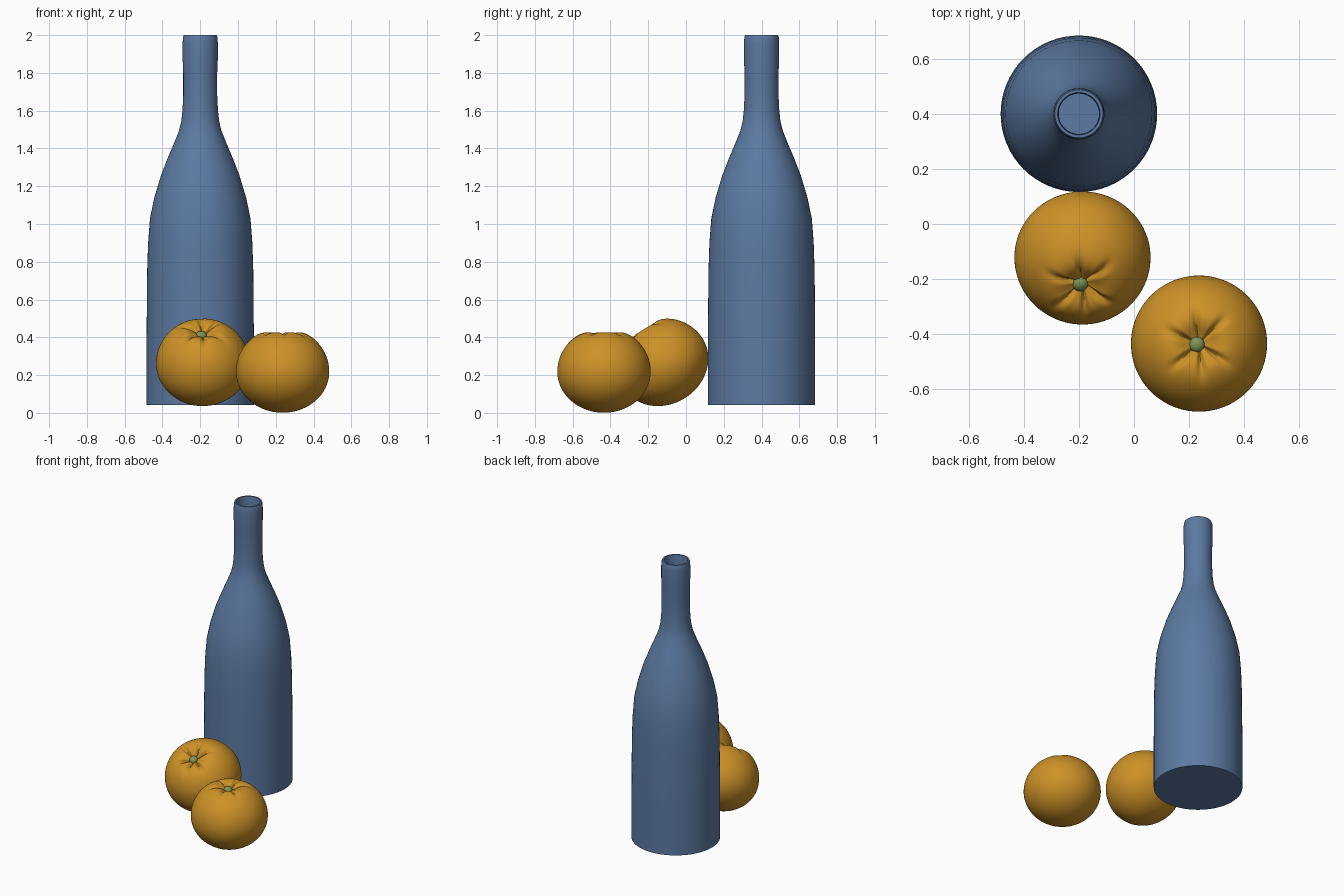
import bpy, bmesh, math
from mathutils import Matrix

if "Cube" in bpy.data.objects:
    bpy.data.objects.remove(bpy.data.objects["Cube"])


def material(name, rgb):
    m = bpy.data.materials.new(name)
    m.diffuse_color = (*rgb, 1)
    m.use_nodes = True
    m.node_tree.nodes["Principled BSDF"].inputs["Base Color"].default_value = m.diffuse_color
    return m


BLUE = material("bottle blue", (0.107, 0.195, 0.362))
ORANGE = material("orange peel", (0.61, 0.285, 0.02))
GREEN = material("stem green", (0.20, 0.30, 0.09))


def finish(bm, name, mat, matrix):
    bmesh.ops.recalc_face_normals(bm, faces=bm.faces)
    me = bpy.data.meshes.new(name)
    bm.to_mesh(me)
    bm.free()
    me.materials.append(mat)
    ob = bpy.data.objects.new(name, me)
    ob.matrix_world = matrix
    bpy.context.collection.objects.link(ob)
    bpy.ops.object.select_all(action='DESELECT')
    bpy.context.view_layer.objects.active = ob
    ob.select_set(True)
    bpy.ops.object.shade_smooth_by_angle(angle=math.radians(40))
    return ob


def skin(bm, rings):
    # bridge successive closed rings of vertices
    for a, b in zip(rings, rings[1:]):
        n = len(a)
        for i in range(n):
            j = (i + 1) % n
            bm.faces.new((a[i], a[j], b[j], b[i]))


def lathe(name, profile, mat, matrix, n=64):
    bm = bmesh.new()
    rings = [[bm.verts.new((r * math.cos(math.tau * i / n),
                            r * math.sin(math.tau * i / n), z))
              for i in range(n)] for r, z in profile]
    skin(bm, rings)
    bm.faces.new(rings[0])
    bm.faces.new(rings[-1])
    return finish(bm, name, mat, matrix)


# Bottle: outer wall, rim, then hollow inside
outer = [(0.284, 0.042), (0.284, 0.4), (0.281, 0.75), (0.276, 0.9),
         (0.266, 1.03), (0.243, 1.14), (0.207, 1.26), (0.174, 1.345),
         (0.138, 1.43), (0.112, 1.495), (0.100, 1.545), (0.094, 1.60),
         (0.090, 1.68), (0.090, 1.8), (0.093, 1.87), (0.093, 1.96),
         (0.091, 1.99), (0.087, 2.0)]
inner = [(0.077, 2.0), (0.074, 1.985)]
inner += [(r - 0.017, z) for r, z in reversed(outer[1:14])] + [(0.267, 0.06)]
lathe("bottle", outer + inner, BLUE, Matrix.Translation((-0.2, 0.4, 0)))

# Fruit: flattened globe with a dimple and creases fanning out of the stem
CREASES = [(45, 1.0), (97, 0.8), (157, 0.9), (222, 1.0), (275, 0.8), (325, 1.0)]


def fruit_height(rho, phi, z):
    z -= 0.06 * math.exp(-(rho / 0.07) ** 2)
    window = min(1, rho / 0.05) * math.exp(-(rho / 0.125) ** 4)
    for deg, strength in CREASES:
        d = (phi - math.radians(deg) + math.pi) % math.tau - math.pi
        z -= 0.022 * strength * window * math.exp(-(d / 0.15) ** 2)
    return z


def fruit(name, matrix, n=144, m=72):
    bm = bmesh.new()
    rings = []
    for k in range(1, m):
        t = math.pi * k / m
        rho, c = 0.247 * math.sin(t), math.cos(t)
        ring = []
        for i in range(n):
            phi = math.tau * i / n
            z = fruit_height(rho, phi, 0.235 * c) if c > 0 else 0.217 * c
            ring.append(bm.verts.new((rho * math.cos(phi), rho * math.sin(phi), z)))
        rings.append(ring)
    skin(bm, rings)
    bm.faces.new(rings[0])
    bm.faces.new(rings[-1])
    finish(bm, name, ORANGE, matrix)
    # stem button in the dimple
    bm = bmesh.new()
    bmesh.ops.create_uvsphere(bm, u_segments=24, v_segments=14, radius=0.028)
    finish(bm, name + "_stem", GREEN,
           matrix @ Matrix.Translation((-0.008, -0.003, 0.178)) @ Matrix.Diagonal((1, 1, 0.75, 1)))


fruit("standing_orange", Matrix.Translation((0.236, -0.434, 0.218)))
fruit("leaning_orange", Matrix.Translation((-0.187, -0.121, 0.262))
      @ Matrix.Rotation(math.radians(32), 4, 'X'))
